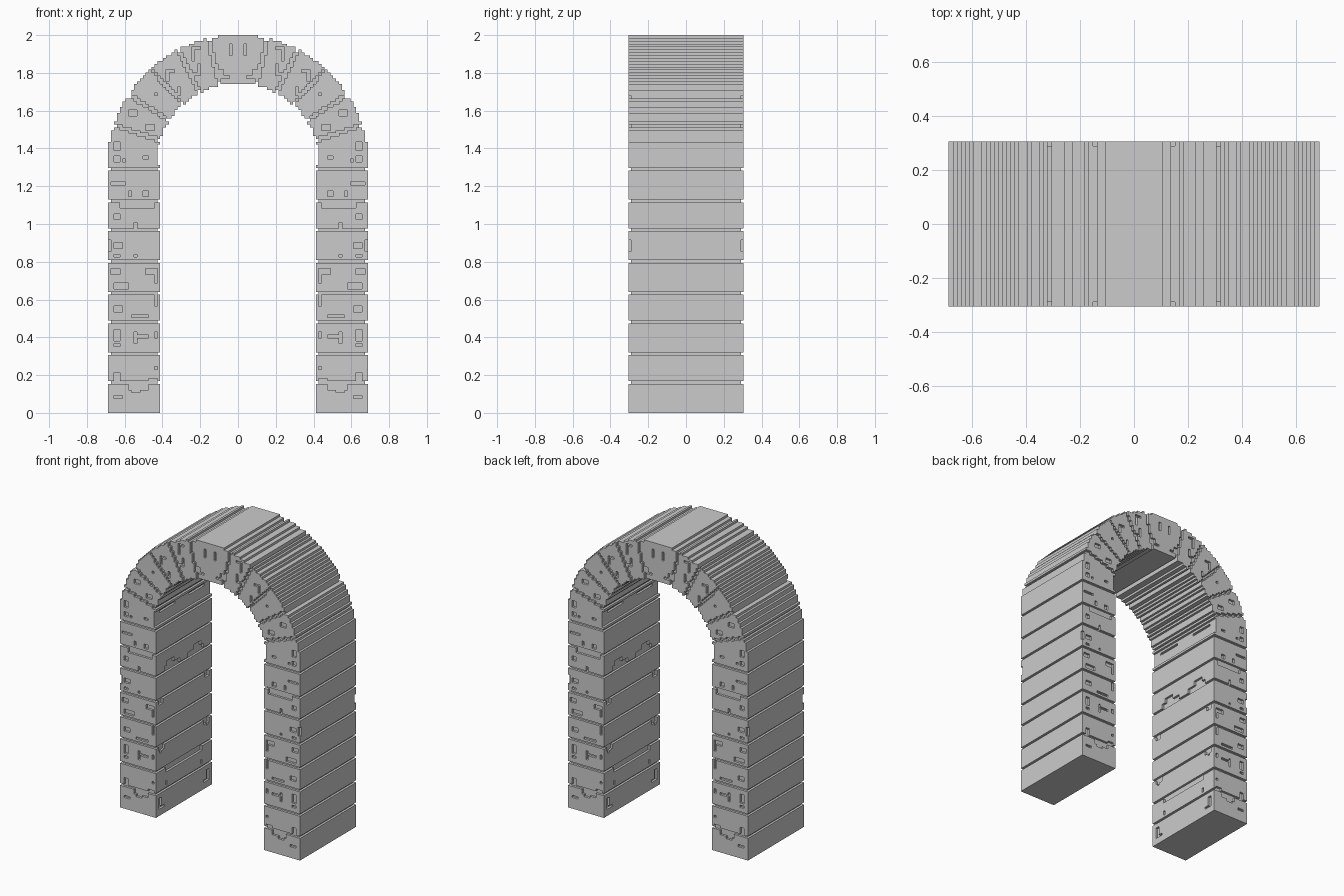
import bpy, bmesh, math

if "Cube" in bpy.data.objects:
    bpy.data.objects.remove(bpy.data.objects["Cube"])

S = 2 / 131                 # block-grid step
NX, NY, NZ = 90, 40, 131
CZ, R_OUT, R_IN = 1.31, 0.69, 0.435
LEG_JOINTS = [int((0.157 + 0.1612 * n) / S) for n in range(8)]
ARCH_JOINTS = [math.radians(a) for a in (13, 27.5, 42, 57, 72)]

# Chips on the front and back of the legs: |x| min, z min, |x| max, z max
LEG_CHIPS = [
    (.61, .07, .65, .085), (.48, .12, .58, .15), (.52, .105, .56, .12), (.63, .165, .65, .21),
    (.42, .165, .47, .19), (.42, .23, .45, .25), (.63, .385, .65, .44), (.63, .35, .65, .37),
    (.48, .39, .55, .41), (.53, .36, .55, .43), (.42, .39, .44, .43), (.47, .50, .56, .52),
    (.61, .535, .65, .565), (.42, .57, .45, .63), (.58, .66, .65, .68), (.63, .73, .67, .76),
    (.42, .68, .44, .76), (.44, .74, .49, .76), (.61, .87, .65, .905), (.63, .825, .65, .84),
    (.53, .825, .55, .84), (.67, .86, .69, .92), (.63, 1.02, .65, 1.055), (.53, .975, .55, 1.005),
    (.45, 1.09, .63, 1.12), (.56, 1.14, .58, 1.175), (.48, 1.15, .50, 1.18), (.60, 1.21, .67, 1.225),
    (.63, 1.325, .66, 1.355), (.60, 1.33, .615, 1.35), (.48, 1.345, .50, 1.36)]
# Chips on the front and back of the arch
ARCH_CHIPS = [
    (.63, 1.39, .65, 1.44), (.03, 1.89, .05, 1.95), (.05, 1.77, .10, 1.785), (.08, 1.785, .10, 1.82),
    (.20, 1.92, .25, 1.94), (.23, 1.87, .25, 1.92), (.20, 1.78, .22, 1.84), (.22, 1.78, .26, 1.80),
    (.34, 1.80, .38, 1.82), (.36, 1.76, .38, 1.80), (.30, 1.68, .32, 1.73), (.42, 1.68, .44, 1.70),
    (.53, 1.58, .58, 1.60), (.44, 1.50, .49, 1.52)]
# Chips on the inward faces: |y| min, z min, |y| max, z max
INNER_CHIPS = [
    (.22, .04, .25, .06), (.25, .04, .27, .12), (0, .28, .20, .31), (.18, .19, .20, .21),
    (.22, .45, .27, .47), (.24, .42, .26, .45), (.22, .62, .26, .64), (.23, .76, .27, .80),
    (.05, .98, .22, 1.01), (.10, 1.01, .18, 1.04), (.08, 1.39, .24, 1.41)]


def centre(i, k):
    return abs((i + .5 - NX / 2) * S), (k + .5) * S


def inside(i, k):
    x, z = centre(i, k)
    if z < CZ:
        return .412 < x < .687
    return R_IN < math.hypot(x, z - CZ) < R_OUT


def in_any(rects, u, v):
    return any(a <= u <= c and b <= v <= d for a, b, c, d in rects)


def is_joint(i, k):
    x, z = centre(i, k)
    if z < CZ:
        return k in LEG_JOINTS
    r, a = math.hypot(x, z - CZ), math.atan2(x, z - CZ)
    return any(abs(r * math.sin(a - t)) < S * .6 for t in ARCH_JOINTS)


DIRS = ((1, 0), (-1, 0), (0, 1), (0, -1))
profile = {(i, k) for i in range(NX) for k in range(NZ) if inside(i, k)}

# Solid depth range of every profile cell, with joints and chips cut one step deep
cells = {}
for i, k in profile:
    x, z = centre(i, k)
    skin = any((i + a, k + b) not in profile and k + b >= 0 for a, b in DIRS)
    inward = (i + (-1 if i >= NX / 2 else 1), k) not in profile and z < 1.45
    joint = is_joint(i, k)
    if joint and skin:
        continue
    ys = set(range(NY))
    if joint or in_any(LEG_CHIPS, x, z) or in_any(ARCH_CHIPS, x, z):
        ys -= {0, NY - 1}
    if inward:
        ys = {j for j in ys if not in_any(INNER_CHIPS, abs(j + .5 - NY / 2) * S, z)}
    cells[i, k] = ys


def runs(js):
    """Group integers into consecutive (start, end) spans."""
    out = []
    for j in sorted(js):
        if out and out[-1][1] == j:
            out[-1][1] = j + 1
        else:
            out.append([j, j + 1])
    return out


def build(name, keep):
    bm = bmesh.new()

    def quad(pts, flip):
        vs = [bm.verts.new(((x - NX / 2) * S, (y - NY / 2) * S, z * S)) for x, y, z in pts]
        bm.faces.new(vs[::-1] if flip else vs)

    for (i, k), ys in cells.items():
        if not keep(i, k):
            continue
        for a, b in runs(ys):
            for y, flip in ((a, False), (b, True)):
                quad([(i, y, k), (i + 1, y, k), (i + 1, y, k + 1), (i, y, k + 1)], flip)
        for dx, dz in DIRS:
            for a, b in runs(ys - cells.get((i + dx, k + dz), set())):
                if dx:
                    x = i + (dx > 0)
                    quad([(x, a, k), (x, b, k), (x, b, k + 1), (x, a, k + 1)], dx < 0)
                else:
                    z = k + (dz > 0)
                    quad([(i, a, z), (i + 1, a, z), (i + 1, b, z), (i, b, z)], dz < 0)
    bmesh.ops.remove_doubles(bm, verts=bm.verts[:], dist=S * .01)
    mesh = bpy.data.meshes.new(name)
    bm.to_mesh(mesh)
    bm.free()
    bpy.context.collection.objects.link(bpy.data.objects.new(name, mesh))


# Two block pillars and the wedge-stone arch over them
SPRING = LEG_JOINTS[-1]
build("left_pillar", lambda i, k: k <= SPRING and i < NX / 2)
build("right_pillar", lambda i, k: k <= SPRING and i >= NX / 2)
build("arch", lambda i, k: k > SPRING)
